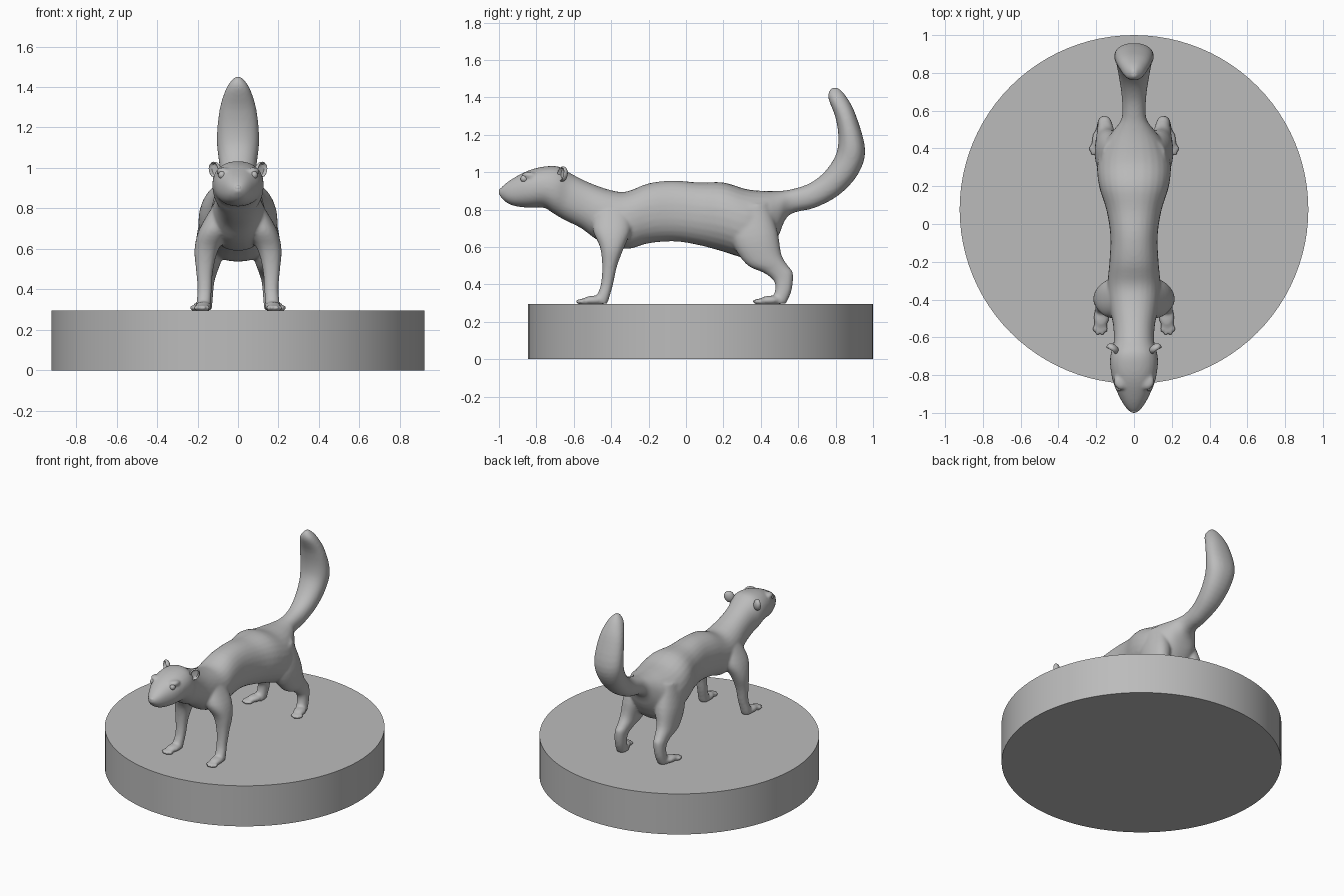
import bpy, bmesh, math
from mathutils import Vector, Matrix

cube = bpy.data.objects.get("Cube")
if cube:
    bpy.data.objects.remove(cube, do_unlink=True)

GREY = (0.5, 0.5, 0.5, 1)
stone = bpy.data.materials.new("stone grey")
stone.use_nodes = True
stone.diffuse_color = GREY
stone.node_tree.nodes["Principled BSDF"].inputs["Base Color"].default_value = GREY


def make_object(name, bm, angle=60):
    bmesh.ops.recalc_face_normals(bm, faces=bm.faces)
    mesh = bpy.data.meshes.new(name)
    bm.to_mesh(mesh)
    bm.free()
    mesh.materials.append(stone)
    ob = bpy.data.objects.new(name, mesh)
    bpy.context.collection.objects.link(ob)
    bpy.ops.object.select_all(action='DESELECT')
    ob.select_set(True)
    bpy.context.view_layer.objects.active = ob
    bpy.ops.object.shade_smooth_by_angle(angle=math.radians(angle))
    return ob


def spline(rows, steps=4):
    """Catmull-Rom interpolation between rows of numbers."""
    out = []
    for i in range(len(rows) - 1):
        a, b, c, d = (rows[min(max(i + k, 0), len(rows) - 1)] for k in (-1, 0, 1, 2))
        for s in range(steps):
            t = s / steps
            out.append([q + t / 2 * (r - p + t * (2 * p - 5 * q + 4 * r - u + t * (3 * (q - r) + u - p)))
                        for p, q, r, u in zip(a, b, c, d)])
    return out + [list(rows[-1])]


def loft(bm, rows, side=1, sides=28):
    """Each row: upper/front point (y, z), lower/back point (y, z), half width, centre x."""
    loops = []
    for y1, z1, y2, z2, w, x in spline(rows):
        loop = []
        for k in range(sides):
            a = 2 * math.pi * k / sides
            c, s = (math.copysign(abs(v) ** 0.9, v) for v in (math.cos(a), math.sin(a)))
            loop.append(bm.verts.new((side * (x + w * s),
                                      (y1 + y2 + c * (y1 - y2)) / 2,
                                      (z1 + z2 + c * (z1 - z2)) / 2)))
        loops.append(loop)
    for p, q in zip(loops, loops[1:]):
        for k in range(sides):
            n = (k + 1) % sides
            bm.faces.new((p[k], p[n], q[n], q[k]))
    bm.faces.new(loops[0])
    bm.faces.new(loops[-1])


def ball(bm, centre, radii, turn=0):
    m = Matrix.Translation(centre) @ Matrix.Rotation(turn, 4, 'Z') @ Matrix.Diagonal((*radii, 1))
    return bmesh.ops.create_uvsphere(bm, u_segments=20, v_segments=12, radius=1, matrix=m)["verts"]


# Round plinth
bm = bmesh.new()
bmesh.ops.create_cone(bm, cap_ends=True, segments=96, radius1=0.923, radius2=0.923, depth=0.295,
                      matrix=Matrix.Translation((0, 0.077, 0.1475)))
make_object("plinth", bm, 30)

# Head, neck, trunk and tail in one sweep
SPINE = [
    (-1.0, .905, -1.0, .88, .015), (-.97, .935, -.97, .845, .045), (-.92, .97, -.92, .82, .075),
    (-.84, 1.01, -.84, .81, .11), (-.76, 1.03, -.76, .81, .125), (-.68, 1.03, -.71, .78, .125),
    (-.61, .99, -.65, .745, .108), (-.52, .945, -.56, .7, .11), (-.41, .906, -.46, .63, .13),
    (-.32, .896, -.32, .59, .14), (-.2, .94, -.2, .62, .13), (-.07, .955, -.06, .63, .125),
    (.07, .945, .07, .61, .145), (.2, .945, .2, .575, .185), (.32, .91, .32, .54, .195),
    (.42, .9, .42, .55, .165), (.5, .9, .49, .65, .11), (.57, .91, .55, .77, .065),
    (.66, .94, .69, .81, .065), (.74, 1.0, .82, .88, .08), (.8, 1.09, .92, .99, .095),
    (.815, 1.18, .958, 1.12, .105), (.8, 1.29, .91, 1.3, .09), (.76, 1.4, .86, 1.4, .055),
    (.775, 1.45, .815, 1.45, .015)]
FRONT_LEG = [
    (-.48, .82, -.3, .82, .06, .06), (-.5, .7, -.29, .7, .08, .11), (-.46, .6, -.33, .6, .06, .155),
    (-.448, .5, -.368, .5, .043, .165), (-.455, .4, -.39, .4, .035, .165),
    (-.48, .33, -.41, .33, .036, .17), (-.48, .297, -.42, .297, .034, .17)]
HIND_LEG = [
    (.22, .8, .44, .84, .07, .1), (.24, .64, .49, .68, .08, .125), (.32, .51, .51, .56, .06, .145),
    (.42, .46, .545, .5, .045, .15), (.472, .415, .572, .46, .038, .155),
    (.475, .36, .565, .37, .036, .16), (.45, .297, .535, .297, .036, .165)]

bm = bmesh.new()
loft(bm, [(*row, 0) for row in SPINE])
for side in (1, -1):
    loft(bm, FRONT_LEG, side)
    loft(bm, HIND_LEG, side)
    # Paws with four splayed toes
    for x, y, turn in ((.172, -.49, .1), (.18, .455, .3)):
        ball(bm, (side * x, y, .315), (.042, .065, .025), side * turn)
        for i in range(4):
            a = turn + (i - 1.5) * 0.28
            reach = 0.072 if i in (1, 2) else 0.058
            tip = (side * (x + math.sin(a) * reach), y - math.cos(a) * reach, .308)
            ball(bm, tip, (.013, .032, .016), side * a)
    # Brow ridges
    ball(bm, (side * .075, -.84, .985), (.032, .04, .018), side * -.5)

body = make_object("animal_body", bm)
remesh = body.modifiers.new("blend", 'REMESH')
remesh.mode = 'VOXEL'
remesh.voxel_size = 0.009
remesh.use_smooth_shade = True
smooth = body.modifiers.new("soften", 'SMOOTH')
smooth.factor = 0.5
smooth.iterations = 6
for name in ("blend", "soften"):
    bpy.ops.object.modifier_apply(modifier=name)
bpy.ops.object.shade_smooth()

# Ears, eyes and nose
for side, label in ((1, "left"), (-1, "right")):
    bm = bmesh.new()
    verts = ball(bm, (0, 0, 0), (.034, .024, .042))
    for v in verts:
        if v.co.y < 0 and (v.co.x / .034) ** 2 + (v.co.z / .042) ** 2 < 0.55:
            v.co.y *= -0.2
    bmesh.ops.transform(bm, verts=bm.verts, matrix=Matrix.Translation((side * .113, -.66, .99))
                        @ Matrix.Rotation(side * .6, 4, 'Z') @ Matrix.Rotation(side * .4, 4, 'Y'))
    make_object(label + "_ear", bm)

    bm = bmesh.new()
    ball(bm, (side * .076, -.862, .965), (.02, .024, .021), side * .6)
    make_object(label + "_eye", bm)

bm = bmesh.new()
ball(bm, (0, -.985, .9), (.02, .015, .016))
make_object("nose", bm)
